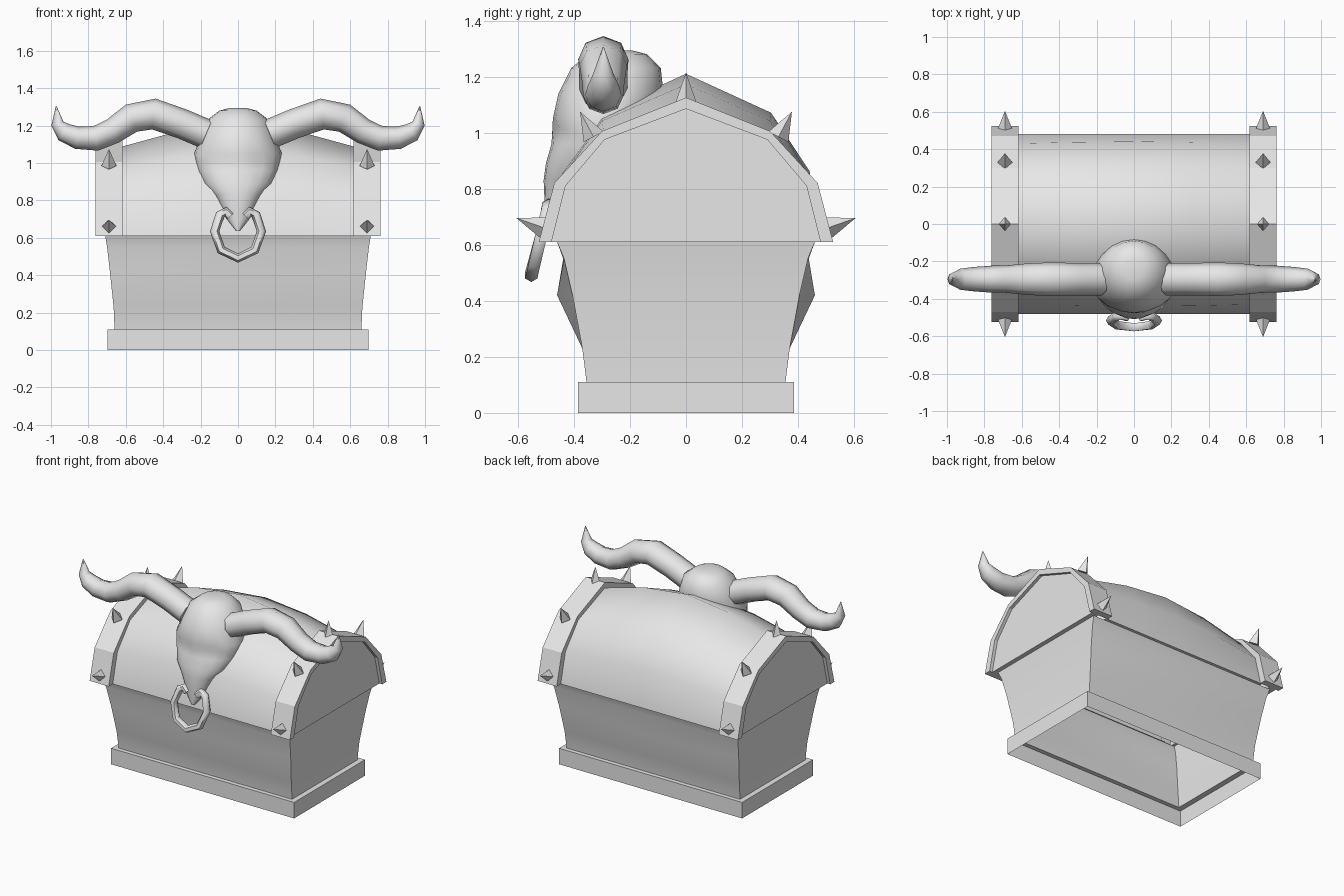
import bpy, bmesh, math
from mathutils import Vector, Matrix

cube = bpy.data.objects.get("Cube")
if cube:
    bpy.data.objects.remove(cube, do_unlink=True)

stone = bpy.data.materials.new("light_grey")
stone.use_nodes = True
GREY = (0.8, 0.8, 0.8, 1)
stone.diffuse_color = GREY
for node in stone.node_tree.nodes:
    if node.type == 'BSDF_PRINCIPLED':
        node.inputs["Base Color"].default_value = GREY


def finish(name, bm, smooth=None):
    """Turn a bmesh into an object, smooth below the given angle."""
    bmesh.ops.recalc_face_normals(bm, faces=bm.faces)
    mesh = bpy.data.meshes.new(name)
    bm.to_mesh(mesh)
    bm.free()
    mesh.materials.append(stone)
    ob = bpy.data.objects.new(name, mesh)
    bpy.context.collection.objects.link(ob)
    if smooth:
        bpy.ops.object.select_all(action='DESELECT')
        ob.select_set(True)
        bpy.context.view_layer.objects.active = ob
        bpy.ops.object.shade_smooth_by_angle(angle=math.radians(smooth))
    return ob


def loft(name, loops, closed=True, caps=False, smooth=None):
    """Skin a list of equally long point loops."""
    bm = bmesh.new()
    rows = [[bm.verts.new(p) for p in loop] for loop in loops]
    n = len(rows[0])
    for a, b in zip(rows, rows[1:]):
        for i in range(n if closed else n - 1):
            j = (i + 1) % n
            bm.faces.new((a[i], a[j], b[j], b[i]))
    if caps:
        bm.faces.new(rows[0])
        bm.faces.new(rows[-1])
    return finish(name, bm, smooth)


def sweep(name, path, radii, sides, depth=1.0, smooth=60):
    """Tapered tube along a path lying close to an xz plane."""
    pts = [Vector(p) for p in path]
    across = Vector((0, 1, 0))
    loops = []
    for i, p in enumerate(pts):
        along = pts[min(i + 1, len(pts) - 1)] - pts[max(i - 1, 0)]
        up = along.cross(across).normalized()
        loop = []
        for k in range(sides):
            a = math.tau * k / sides
            loop.append(p + radii[i] * (math.cos(a) * up + depth * math.sin(a) * across))
        loops.append(loop)
    return loft(name, loops, caps=True, smooth=smooth)


def rect(z, hx, hy, mid=None):
    """Rectangle whose front and back have a movable middle point."""
    m = hy if mid is None else mid
    return [(-hx, -hy, z), (0, -m, z), (hx, -hy, z), (hx, hy, z), (0, m, z), (-hx, hy, z)]


# Plinth and flared body, open underneath
loft("plinth", [rect(0, 0.697, 0.385), rect(0.11, 0.697, 0.385), rect(0.11, 0.66, 0.355)])
loft("chest_body", [rect(0.11, 0.66, 0.355), rect(0.23, 0.665, 0.37),
                    rect(0.42, 0.685, 0.405, 0.46), rect(0.55, 0.70, 0.435, 0.438),
                    rect(0.61, 0.71, 0.46)], smooth=50)


def arch(half):
    """Mirror half an arch (y, z) into a whole one."""
    return [(-y, z) for y, z in half] + [(y, z) for y, z in reversed(half[:-1])]


inner = arch([(0.48, 0.61), (0.43, 0.81), (0.29, 0.975), (0, 1.085)])
outer = arch([(0.525, 0.61), (0.47, 0.82), (0.30, 1.005), (0, 1.125)])

# Barrel lid, swelling towards the middle
lid_loops = []
for x, swell in ((-0.63, 0), (-0.31, 0.7), (0, 1), (0.31, 0.7), (0.63, 0)):
    loop = [(x, -0.455, 0.61)]
    for y, z in inner:
        rise = (z - 0.61) / 0.475
        loop.append((x, y * (1 + 0.06 * swell * rise), z + 0.125 * swell * rise))
    lid_loops.append(loop + [(x, 0.455, 0.61)])
loft("lid", lid_loops, closed=False, smooth=50)


def spike(name, x, base, tip):
    d = Vector(tip) - Vector(base)
    bm = bmesh.new()
    bmesh.ops.create_cone(bm, cap_ends=True, segments=4, radius1=0.04, radius2=0,
                          depth=d.length)
    turn = Matrix.Rotation(-math.atan2(d.x, d.y), 4, 'X')
    mid = (Vector(base) + Vector(tip)) / 2
    bm.transform(Matrix.Translation((x, mid.x, mid.y)) @ turn)
    finish(name, bm)


# Arched end bands, recessed end panels and spikes
for s, side in ((1, "left"), (-1, "right")):
    x0, x1 = 0.617 * s, 0.762 * s
    loft(side + "_band", [[(x0, *i), (x0, *o), (x1, *o), (x1, *i)]
                          for i, o in zip(inner, outer)], caps=True)
    loft(side + "_end_panel", [[(x * s, y, z) for y, z in inner] for x in (0.69, 0.74)],
         caps=True)
    spike(side + "_top_spike", 0.69 * s, (0, 1.10), (0, 1.215))
    for f, end in ((-1, "front"), (1, "back")):
        spike(f"{side}_{end}_upper_spike", 0.69 * s, (0.33 * f, 0.985), (0.378 * f, 1.075))
        spike(f"{side}_{end}_lower_spike", 0.69 * s, (0.505 * f, 0.66), (0.605 * f, 0.695))

# Skull: height, half width, front y, back y
SECTIONS = [(1.293, 0.05, -0.30, -0.19), (1.28, 0.10, -0.35, -0.14),
            (1.23, 0.165, -0.41, -0.09), (1.14, 0.20, -0.455, -0.08),
            (1.05, 0.235, -0.475, -0.10), (1.01, 0.23, -0.477, -0.12),
            (0.96, 0.22, -0.48, -0.15), (0.89, 0.185, -0.50, -0.25),
            (0.83, 0.125, -0.508, -0.33), (0.76, 0.085, -0.505, -0.38),
            (0.70, 0.06, -0.505, -0.42), (0.64, 0.012, -0.50, -0.46)]
skull = []
for z, w, front, back in SECTIONS:
    loop = []
    for k in range(20):
        a = math.tau * k / 20
        x = w * math.cos(a)
        y = (front + back) / 2 + (back - front) / 2 * math.sin(a)
        # Eye sockets pressed into the front
        if math.sin(a) < 0:
            dist = math.hypot((abs(x) - 0.10) / 0.07, (z - 1.0) / 0.045)
            y += 0.035 * max(0, 1 - dist)
        loop.append((x, y, z))
    skull.append(loop)
loft("skull", skull, caps=True, smooth=60)

# Curved horns
HORN = [(0.17, 1.155, 0.08), (0.30, 1.21, 0.08), (0.45, 1.262, 0.083),
        (0.57, 1.24, 0.078), (0.67, 1.17, 0.069), (0.76, 1.132, 0.067),
        (0.86, 1.135, 0.06), (0.93, 1.165, 0.052), (0.965, 1.21, 0.034),
        (0.972, 1.305, 0.002)]
for s, side in ((1, "left"), (-1, "right")):
    sweep(side + "_horn", [(x * s, -0.295, z) for x, z, r in HORN],
          [r for x, z, r in HORN], 8, depth=1.08)

# Nose ring hanging forward from the snout
half = [(0.04, 0.715), (0.065, 0.74), (0.095, 0.725), (0.125, 0.635), (0.09, 0.535)]
ring = half + [(0, 0.492)] + [(-x, z) for x, z in reversed(half)]
sweep("nose_ring", [(x, -0.49 - (0.74 - z) * 0.25, z) for x, z in ring],
      [0.025] * len(ring), 6)
